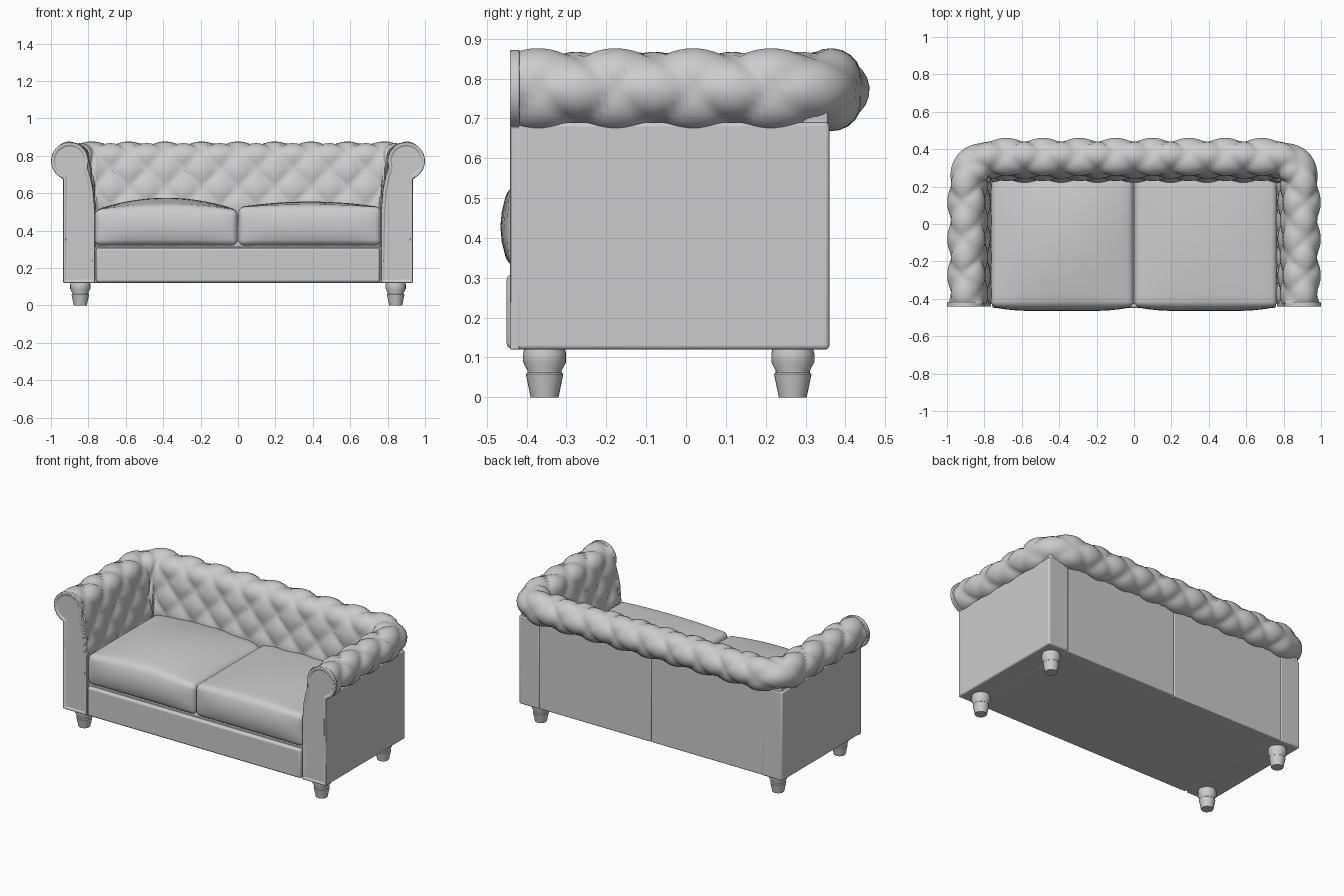
import bpy, bmesh, math
from mathutils import Vector

cube = bpy.data.objects.get("Cube")
if cube:
    bpy.data.objects.remove(cube, do_unlink=True)

leather = bpy.data.materials.new("grey leather")
leather.use_nodes = True
GREY = (0.6, 0.6, 0.6, 1)
leather.diffuse_color = GREY
leather.node_tree.nodes["Principled BSDF"].inputs["Base Color"].default_value = GREY


def finish(bm, name, bevel=0, segments=3, angle=35):
    """Turn a bmesh into a smooth shaded object, with optional bevelled edges."""
    bmesh.ops.recalc_face_normals(bm, faces=bm.faces)
    mesh = bpy.data.meshes.new(name)
    bm.to_mesh(mesh)
    bm.free()
    mesh.materials.append(leather)
    obj = bpy.data.objects.new(name, mesh)
    bpy.context.collection.objects.link(obj)
    if bevel:
        mod = obj.modifiers.new("soft edges", "BEVEL")
        mod.width, mod.segments = bevel, segments
        mod.limit_method = "ANGLE"
    bpy.ops.object.select_all(action="DESELECT")
    obj.select_set(True)
    bpy.context.view_layer.objects.active = obj
    bpy.ops.object.shade_smooth_by_angle(angle=math.radians(angle))
    return obj


def box_mesh(low, high):
    bm = bmesh.new()
    bmesh.ops.create_cube(bm, size=1)
    low, high = Vector(low), Vector(high)
    for v in bm.verts:
        v.co = (low + high) / 2 + v.co * (high - low)
    return bm


def box(name, low, high, bevel=0.01):
    return finish(box_mesh(low, high), name, bevel)


# Tufted upholstery: one padded profile swept around arms and back
ARM_X, BACK_Y, CORNER, FRONT_Y = 0.893, 0.355, 0.14, -0.425
ROLL_Z, ROLL_R, PUFF = 0.772, 0.082, 0.024
TUFT_W, TUFT_H = 0.195, 0.2
HALF_BACK = ARM_X - CORNER
ARC = CORNER * math.pi / 2
HALF = HALF_BACK + ARC + BACK_Y - CORNER - FRONT_Y


def path(s):
    """Point and outward direction at distance s from the middle of the back."""
    side, d = (1 if s >= 0 else -1), abs(s)
    if d < HALF_BACK:
        p, n = (d, BACK_Y), (0, 1)
    elif d < HALF_BACK + ARC:
        a = math.pi / 2 - (d - HALF_BACK) / CORNER
        n = (math.cos(a), math.sin(a))
        p = (HALF_BACK + CORNER * n[0], BACK_Y - CORNER + CORNER * n[1])
    else:
        p, n = (ARM_X, BACK_Y - CORNER - (d - HALF_BACK - ARC)), (1, 0)
    return Vector((side * p[0], p[1], 0)), Vector((side * n[0], n[1], 0))


def profile(t):
    """Offset, height and normal at distance t from the outermost line of the roll."""
    a = t / ROLL_R
    if a < math.pi:
        c, s = math.cos(a), math.sin(a)
        return ROLL_R * c, ROLL_Z + ROLL_R * s, c, s
    drop = t - math.pi * ROLL_R
    lean = 0.028 * min(1, drop / 0.22)
    return -ROLL_R - lean, ROLL_Z - drop, -1, 0


def tuft(s, t):
    u, v = s / TUFT_W + t / TUFT_H, s / TUFT_W - t / TUFT_H
    return PUFF * abs(math.sin(math.pi * u) * math.sin(math.pi * v)) ** 0.5


bm = bmesh.new()
T0, T1 = -0.62 * math.pi * ROLL_R, math.pi * ROLL_R + 0.47
NS, NT = 190, 48
rows = []
for i in range(NS + 1):
    s = HALF * (2 * i / NS - 1)
    p, n = path(s)
    row = []
    for j in range(NT + 1):
        t = T0 + (T1 - T0) * j / NT
        d, z, nd, nz = profile(t)
        h = tuft(s, t)
        row.append(bm.verts.new(p + n * (d + nd * h) + Vector((0, 0, z + nz * h))))
    rows.append(row)
for a, b in zip(rows, rows[1:]):
    for j in range(NT):
        bm.faces.new((a[j], b[j], b[j + 1], a[j + 1]))
finish(bm, "tufted_arms_and_back", angle=60)

# Scroll fronts and outer arm panels
for side, label in ((1, "left"), (-1, "right")):
    outline = [(0.765, 0.12), (0.765, 0.5), (0.775, 0.62), (0.79, 0.69)]
    for k in range(25):
        a = math.radians(200 - 270 * k / 24)
        outline.append((0.9 + 0.1 * math.cos(a), ROLL_Z + 0.1 * math.sin(a)))
    outline.append((0.935, 0.12))
    bm = bmesh.new()
    face = bm.faces.new([bm.verts.new((side * x, -0.418, z)) for x, z in outline])
    out = bmesh.ops.extrude_face_region(bm, geom=[face])
    for v in out["geom"]:
        if isinstance(v, bmesh.types.BMVert):
            v.co.y = -0.442
    bmesh.ops.recalc_face_normals(bm, faces=bm.faces)
    front = [f for f in bm.faces if f.normal.y < -0.9]
    bmesh.ops.inset_region(bm, faces=front, thickness=0.016, depth=0)
    bmesh.ops.inset_region(bm, faces=front, thickness=0.004, depth=-0.006)
    finish(bm, label + "_scroll_front", 0.004, 2)

    xs = sorted((side * 0.79, side * 0.935))
    box(label + "_arm_panel", (xs[0], -0.43, 0.12), (xs[1], 0.36, 0.69))

    # Each half of the back panel, meeting in a centre seam
    xs = sorted((side * 0.001, side * 0.922))
    box(label + "_back_panel", (xs[0], 0.26, 0.121), (xs[1], 0.356, 0.72), 0.006)

# Seat base and front rail
box("seat_base", (-0.8, -0.425, 0.12), (0.8, 0.34, 0.315), 0.004)
box("front_rail", (-0.758, -0.45, 0.123), (0.758, -0.4, 0.308), 0.012)


# Seat cushions with a crowned top and bulging front
def cushion(name, x0, x1, edge_z, crown):
    bm = box_mesh((x0, -0.442, 0.32), (x1, 0.26, edge_z))
    bmesh.ops.bevel(bm, geom=bm.edges[:], offset=0.03, segments=4,
                    profile=0.5, affect="EDGES")
    for axis, lo, hi in ((0, x0, x1), (1, -0.442, 0.26), (2, 0.32, edge_z)):
        steps = 4 if axis == 2 else 14
        for k in range(1, steps):
            co, no = Vector((0, 0, 0)), Vector((0, 0, 0))
            co[axis] = lo + 0.03 + (hi - lo - 0.06) * k / steps
            no[axis] = 1
            bmesh.ops.bisect_plane(bm, geom=bm.verts[:] + bm.edges[:] + bm.faces[:],
                                   plane_co=co, plane_no=no)
    for v in bm.verts:
        u = 2 * (v.co.x - x0) / (x1 - x0) - 1
        w = 2 * (v.co.y + 0.442) / 0.702 - 1
        h = (v.co.z - 0.32) / (edge_z - 0.32)
        v.co.z += crown * h * (1 - u * u) * (1 - 0.6 * w * w)
        if w < 0:
            v.co.y -= 0.024 * -w * (1 - u ** 4) * math.sin(math.pi * h)
    finish(bm, name, angle=50)


cushion("right_seat_cushion", -0.765, -0.002, 0.51, 0.065)
cushion("left_seat_cushion", 0.002, 0.765, 0.525, 0.03)

# Turned feet
FOOT = [(0, 0), (0.035, 0), (0.047, 0.058), (0.043, 0.062), (0.043, 0.067),
        (0.054, 0.088), (0.054, 0.11), (0.05, 0.125), (0, 0.125)]
for side, label in ((1, "left"), (-1, "right")):
    for y, place in ((-0.355, "front"), (0.268, "back")):
        bm = bmesh.new()
        verts = [bm.verts.new((r, 0, z)) for r, z in FOOT]
        edges = [bm.edges.new(pair) for pair in zip(verts, verts[1:])]
        bmesh.ops.spin(bm, geom=verts + edges, cent=(0, 0, 0), axis=(0, 0, 1),
                       angle=math.tau, steps=24)
        bmesh.ops.remove_doubles(bm, verts=bm.verts, dist=0.0001)
        bmesh.ops.translate(bm, verts=bm.verts, vec=(side * 0.843, y, 0))
        finish(bm, f"{place}_{label}_foot")
